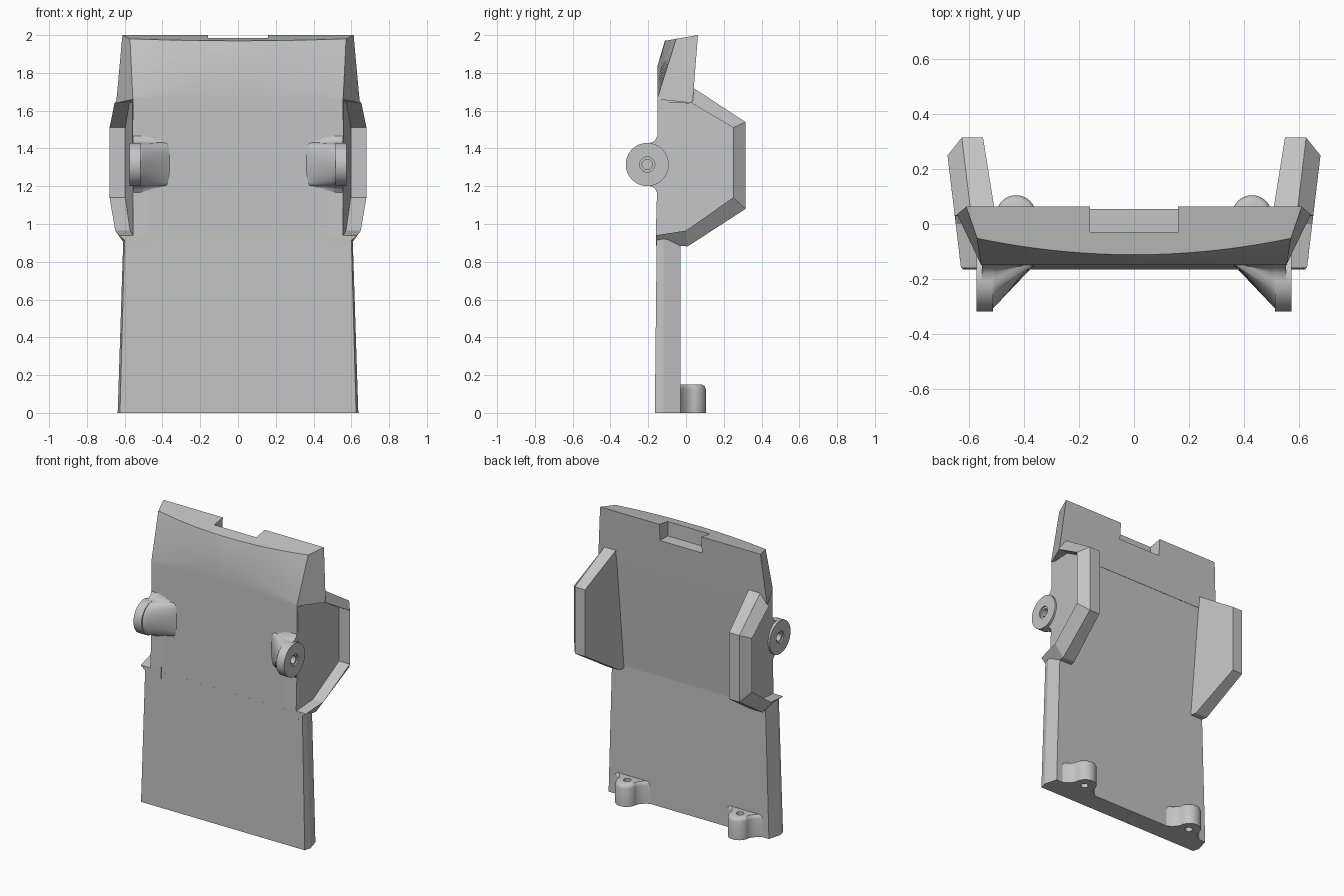
import bpy, bmesh, math
from mathutils import Matrix, Vector

cube = bpy.data.objects.get("Cube")
if cube:
    bpy.data.objects.remove(cube, do_unlink=True)

grey = bpy.data.materials.new("plain_grey")
grey.use_nodes = True
tone = (0.55, 0.55, 0.55, 1)
grey.diffuse_color = tone
grey.node_tree.nodes["Principled BSDF"].inputs["Base Color"].default_value = tone


def finish(name, bm):
    bmesh.ops.recalc_face_normals(bm, faces=bm.faces)
    mesh = bpy.data.meshes.new(name)
    bm.to_mesh(mesh)
    bm.free()
    mesh.materials.append(grey)
    obj = bpy.data.objects.new(name, mesh)
    bpy.context.collection.objects.link(obj)
    return obj


def loft(name, rings):
    """Skin a row of equal closed rings and cap both ends."""
    bm = bmesh.new()
    rows = [[bm.verts.new(p) for p in ring] for ring in rings]
    n = len(rows[0])
    for a, b in zip(rows, rows[1:]):
        for i in range(n):
            j = (i + 1) % n
            bm.faces.new((a[i], a[j], b[j], b[i]))
    bm.faces.new(rows[0])
    bm.faces.new(rows[-1])
    return finish(name, bm)


def rod(name, centre, radius, length, axis):
    bm = bmesh.new()
    turn = Vector((0, 0, 1)).rotation_difference(Vector(axis)).to_matrix().to_4x4()
    bmesh.ops.create_cone(bm, cap_ends=True, segments=48, radius1=radius, radius2=radius,
                          depth=length, matrix=Matrix.Translation(centre) @ turn)
    return finish(name, bm)


def activate(obj):
    bpy.ops.object.select_all(action="DESELECT")
    obj.select_set(True)
    bpy.context.view_layer.objects.active = obj


def cut(obj, cutter):
    cutter.hide_render = True
    mod = obj.modifiers.new("cut", "BOOLEAN")
    mod.operation, mod.solver, mod.object = "DIFFERENCE", "EXACT", cutter
    activate(obj)
    bpy.ops.object.modifier_apply(modifier=mod.name)
    bpy.data.objects.remove(cutter, do_unlink=True)


def smooth(obj, angle=30):
    activate(obj)
    bpy.ops.object.shade_smooth_by_angle(angle=math.radians(angle))


# Lower plate with ridged side edges
def plate_ring(z, half):
    right = [(x, y, z) for x, y in half]
    return right + [(-x, y, z) for x, y in reversed(half)]


loft("lower_plate", [
    plate_ring(0, [(0.625, -0.165), (0.637, -0.12), (0.612, -0.03)]),
    plate_ring(0.93, [(0.6, -0.155), (0.607, -0.12), (0.585, -0.03)])])

# Middle panel, its back leaning outward
loft("middle_panel", [
    plate_ring(0.9, [(0.555, -0.155), (0.555, -0.03)]),
    plate_ring(1.67, [(0.555, -0.15), (0.555, 0.035)])])

# Head with a bowed front that leans back, and a notch in the top
sections = []
steps = 32
for i in range(steps + 1):
    t = 2 * i / steps - 1
    top_y = -0.112 + 0.06 * t * t
    sections.append([
        (0.645 * t, 0.035, 1.64),
        (0.555 * t, -0.15, 1.66),
        (0.557 * t, -0.15, 1.84 - 0.17 * abs(t)),
        (0.572 * t, top_y, 1.97 + 0.17 * (top_y + 0.112)),
        (0.612 * t, 0.063, 2.0)])
head = loft("head", sections)
bm = bmesh.new()
bmesh.ops.create_cube(bm, size=1, matrix=Matrix.Translation((0, 0.07, 2.0))
                      @ Matrix.Diagonal((0.32, 0.2, 0.23, 1)))
cut(head, finish("notch_cutter", bm))
smooth(head, 20)

# Wing outlines as (y, z): outer edge and raised rim edge
OUTER = [(-0.16, 0.887), (0.01, 0.882), (0.315, 1.08), (0.315, 1.54), (0.04, 1.72)]
RIM = [(-0.16, 0.94), (0, 0.965), (0.25, 1.14), (0.25, 1.51), (0.03, 1.64)]


def inner_x(y):
    return 0.5 + 0.16 * y


def rim_x(y):
    return 0.65 + 0.12 * y


def floor_x(y):
    return 0.572 + 0.1 * y


hub_y, hub_z, hub_r = -0.205, 1.315, 0.113
for s, side in ((1, "left"), (-1, "right")):
    # Side wing: a floor slab plus a chamfered rim open to the front
    outline = RIM + [(-0.14, 1.65)]
    loft(side + "_wing_floor", [
        [(s * f(y), y, z) for y, z in outline] for f in (inner_x, floor_x)])
    loft(side + "_wing_rim", [
        [(s * inner_x(oy), oy, oz),
         (s * (rim_x(oy) - 0.06), oy, oz),
         (s * rim_x(ry), ry, rz),
         (s * inner_x(ry), ry, rz)]
        for (oy, oz), (ry, rz) in zip(OUTER, RIM)])

    # Pivot boss sloping out of the front, with a flared root
    flare = [(-0.14, 0.16), (-0.153, 0.15), (-0.162, 0.13), (-0.18, 0.117)]
    arc = [(hub_y - hub_r * math.sin(a), hub_r * math.cos(a))
           for a in (math.pi * i / 24 for i in range(25))]
    profile = flare + arc + [(y, -z) for y, z in reversed(flare)]
    boss = loft(side + "_pivot_boss", [
        [(s * x, -0.14 + (y + 0.14) * k, hub_z + z) for y, z in profile]
        for x, k in ((0.36, 0.06), (0.375, 0.12), (0.5, 0.86), (0.515, 0.94),
                     (0.535, 1), (0.555, 1))])
    disc = rod(side + "_pivot_disc", (s * 0.545, hub_y, hub_z), hub_r + 0.001, 0.06, (1, 0, 0))
    for part in (boss, disc):
        cut(part, rod("bore", (s * 0.53, hub_y, hub_z), 0.027, 0.16, (1, 0, 0)))
    cut(disc, rod("counterbore", (s * 0.58, hub_y, hub_z), 0.04, 0.03, (1, 0, 0)))
    smooth(boss, 35)
    smooth(disc)

    # Foot lug with a rounded tip, softened top edge and a screw hole
    cx, cy, r = 0.43, 0.033, 0.072
    root = [(0.14, -0.06), (0.135, -0.03), (0.105, -0.012), (0.085, 0.01)]
    tip = [(r * math.cos(a), cy + r * math.sin(a))
           for a in (math.pi * i / 20 for i in range(21))]
    shape = root + tip + [(-x, y) for x, y in reversed(root)]
    lug = loft(side + "_foot_lug", [
        [(s * (cx + x * k), -0.06 + (y + 0.06) * k, z) for x, y in shape]
        for z, k in ((0, 1), (0.125, 1), (0.142, 0.96), (0.15, 0.88))])
    hole_at = (s * cx, 0.025, 0.08)
    cut(lug, rod("screw_hole", hole_at, 0.024, 0.3, (0, 0, 1)))
    smooth(lug, 40)
